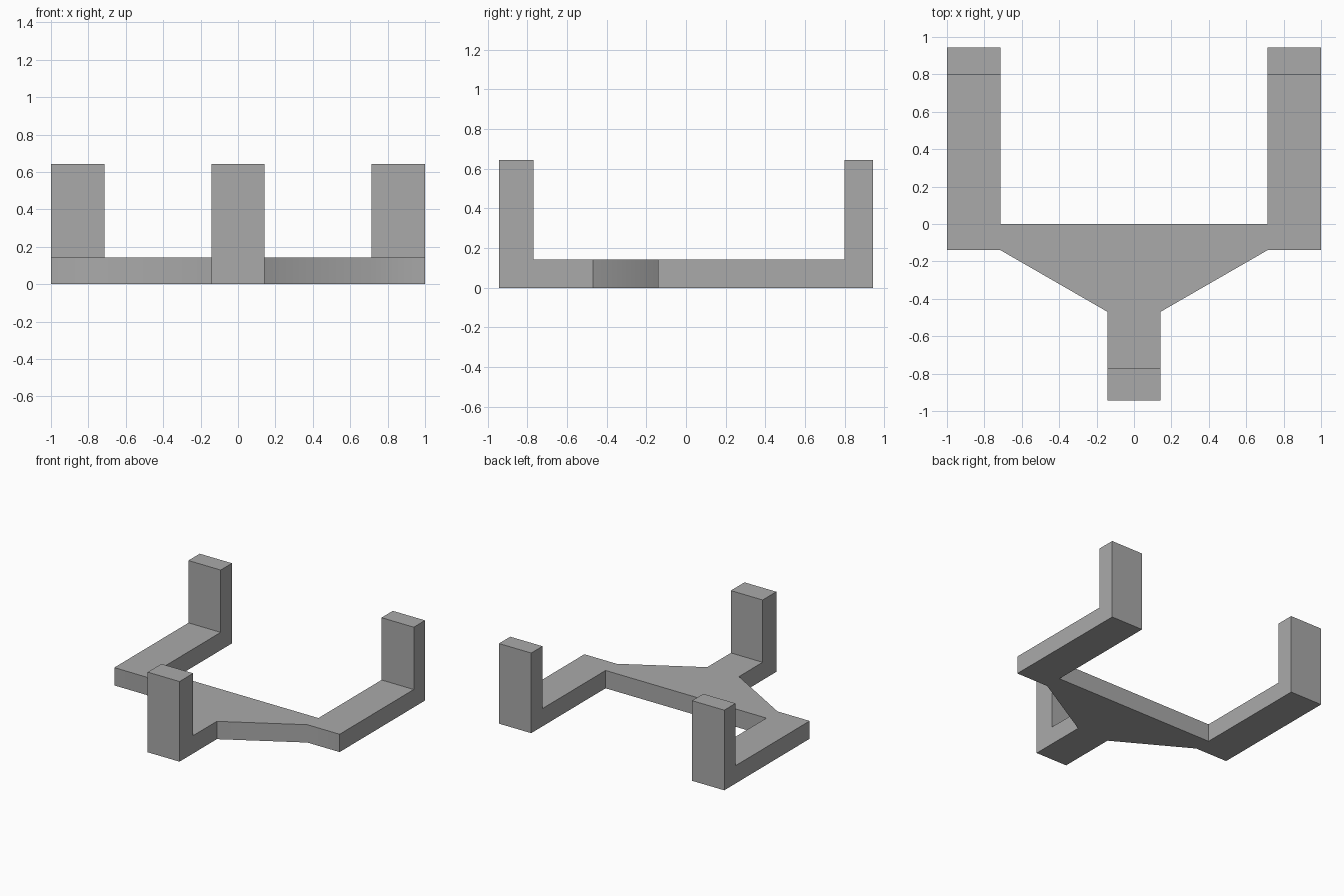
import bpy
import bmesh
import math

cube = bpy.data.objects.get("Cube")
if cube:
    bpy.data.objects.remove(cube, do_unlink=True)

THICK, HEIGHT = 0.143, 0.643
ARM_IN, NECK = 0.714, 0.141
BACK, POST_BACK = 0.943, 0.8
FRONT, POST_FRONT = -0.943, -0.77

grey = bpy.data.materials.new("plain grey")
grey.use_nodes = True
colour = (0.4, 0.4, 0.4, 1)
grey.diffuse_color = colour
grey.node_tree.nodes["Principled BSDF"].inputs["Base Color"].default_value = colour

bm = bmesh.new()
corners = {}


def face(points):
    """Flat face on the ground, sharing corners with its neighbours."""
    for p in points:
        if p not in corners:
            corners[p] = bm.verts.new((*p, 0))
    return bm.faces.new([corners[p] for p in points])


def mirrored(points):
    return [(-x, y) for x, y in reversed(points)]


# Y-shaped base plate outline, half of it mirrored
half = [(NECK, POST_FRONT), (NECK, -0.47), (ARM_IN, -0.14), (1, -0.14),
        (1, POST_BACK), (ARM_IN, POST_BACK), (ARM_IN, 0)]
plate = face(half + mirrored(half))

# Footprints of the three posts
back_post = [(ARM_IN, POST_BACK), (1, POST_BACK), (1, BACK), (ARM_IN, BACK)]
front_post = [(-NECK, FRONT), (NECK, FRONT), (NECK, POST_FRONT), (-NECK, POST_FRONT)]
posts = [face(back_post), face(mirrored(back_post)), face(front_post)]


def raise_faces(faces, height):
    """Extrude faces upward and return the new top faces."""
    new = bmesh.ops.extrude_face_region(bm, geom=faces, use_keep_orig=True)["geom"]
    verts = [g for g in new if isinstance(g, bmesh.types.BMVert)]
    bmesh.ops.translate(bm, verts=verts, vec=(0, 0, height))
    return [g for g in new if isinstance(g, bmesh.types.BMFace)]


# Thicken the plate, then pull the posts up from it
tops = [f for f in raise_faces([plate] + posts, THICK)
        if all(v.co.z > THICK / 2 for v in f.verts)]
post_tops = [f for f in tops if len(f.verts) == 4]
raise_faces(post_tops, HEIGHT - THICK)
bmesh.ops.delete(bm, geom=post_tops, context="FACES_ONLY")

# Merge coplanar faces into clean panels
bmesh.ops.recalc_face_normals(bm, faces=bm.faces)
bmesh.ops.dissolve_limit(bm, angle_limit=math.radians(1),
                         verts=bm.verts, edges=bm.edges)
bmesh.ops.recalc_face_normals(bm, faces=bm.faces)

mesh = bpy.data.meshes.new("three_arm_bracket")
bm.to_mesh(mesh)
bm.free()
mesh.materials.append(grey)
bracket = bpy.data.objects.new("three_arm_bracket", mesh)
bpy.context.collection.objects.link(bracket)

# Soften only the shallow bends beside the sloped edges
bpy.ops.object.select_all(action="DESELECT")
bracket.select_set(True)
bpy.context.view_layer.objects.active = bracket
bpy.ops.object.shade_smooth_by_angle(angle=math.radians(32))
